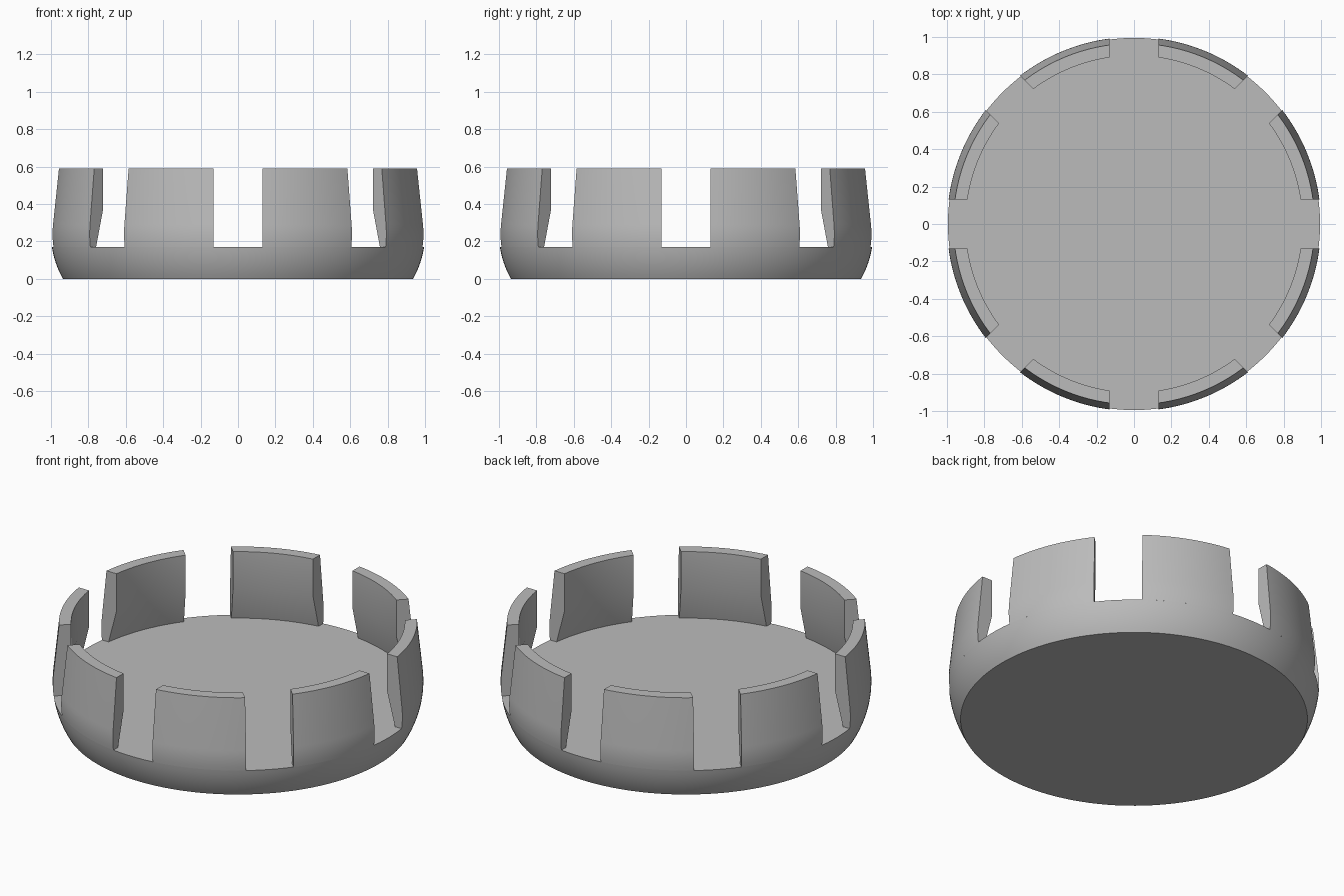
import bpy, bmesh, math
from math import sin, cos, pi, asin, radians

cube = bpy.data.objects.get("Cube")
if cube:
    bpy.data.objects.remove(cube, do_unlink=True)

FLOOR, TOP = 0.17, 0.59        # height of the disc, height of the tabs
SLOT = 0.13                    # half width of the gaps
BEND, CURVE = 0.24, 0.48       # centre height and radius of the outer curve
BLEND = 0.29                   # height where the curve turns straight

mat = bpy.data.materials.new("light grey")
mat.use_nodes = True
grey = (0.5, 0.5, 0.5, 1)
mat.diffuse_color = grey
mat.node_tree.nodes["Principled BSDF"].inputs["Base Color"].default_value = grey


def outer_radius(z):
    """Rounded lower wall, running into a straight taper."""
    h = min(z, BLEND) - BEND
    r = 1 - CURVE + math.sqrt(CURVE ** 2 - h ** 2)
    return r - max(z - BLEND, 0) * 0.105


def finish(name, bm):
    bmesh.ops.recalc_face_normals(bm, faces=bm.faces)
    mesh = bpy.data.meshes.new(name)
    bm.to_mesh(mesh)
    bm.free()
    mesh.materials.append(mat)
    obj = bpy.data.objects.new(name, mesh)
    bpy.context.collection.objects.link(obj)
    bpy.ops.object.select_all(action='DESELECT')
    obj.select_set(True)
    bpy.context.view_layer.objects.active = obj
    bpy.ops.object.shade_smooth_by_angle(angle=radians(25))
    return obj


# Solid round base with a curved side
SEGMENTS, STEPS = 160, 8
bm = bmesh.new()
rings = []
for i in range(STEPS + 1):
    z = FLOOR * i / STEPS
    r = outer_radius(z)
    rings.append([bm.verts.new((r * cos(2 * pi * k / SEGMENTS),
                                r * sin(2 * pi * k / SEGMENTS), z))
                  for k in range(SEGMENTS)])
for low, high in zip(rings, rings[1:]):
    for k in range(SEGMENTS):
        n = (k + 1) % SEGMENTS
        bm.faces.new((low[k], low[n], high[n], high[k]))
bm.faces.new(rings[0])
bm.faces.new(rings[-1])
finish("base_disc", bm)

# Section of a tab: up the outside, then down the undercut inside
heights = [FLOOR, 0.19, 0.21, 0.23, 0.25, 0.27, BLEND, TOP]
section = [(outer_radius(z), z) for z in heights]
section += [(0.9, TOP), (0.9, 0.37), (0.952, FLOOR)]


def make_tab(index):
    """Sweep the section between two parallel-sided gaps."""
    steps = 18
    middle = (index + 0.5) * pi / 4
    bm = bmesh.new()
    slices = []
    for k in range(steps + 1):
        t = 2 * k / steps - 1
        row = []
        for r, z in section:
            a = middle + t * (pi / 8 - asin(SLOT / r))
            row.append(bm.verts.new((r * cos(a), r * sin(a), z)))
        slices.append(row)
    for a, b in zip(slices, slices[1:]):
        for j in range(len(section) - 1):
            bm.faces.new((a[j], b[j], b[j + 1], a[j + 1]))
    bm.faces.new(slices[0])
    bm.faces.new(slices[-1])
    finish(f"rim_tab_{index + 1}", bm)


# Eight tabs around the rim
for i in range(8):
    make_tab(i)
